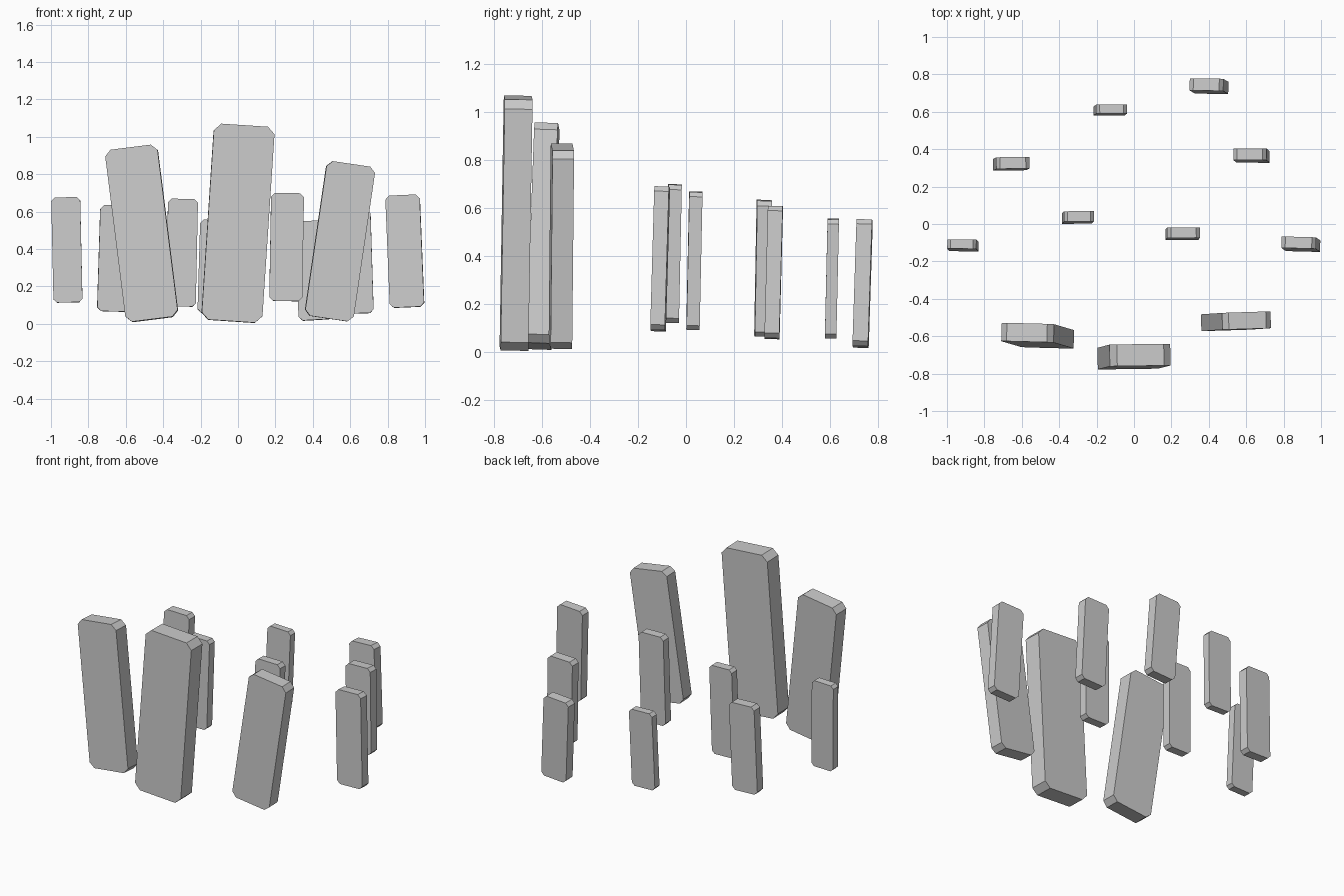
import bpy, bmesh
from math import radians

if "Cube" in bpy.data.objects:
    bpy.data.objects.remove(bpy.data.objects["Cube"])


def slab(name, loc, size, tilt, lean, yaw):
    """Flat upright stone: rectangle with clipped corners, extruded along y, then leaned."""
    w, t, h = size
    a, b, c = w / 2, h / 2, w * 0.115
    outline = [(-a + c, -b), (a - c, -b), (a, -b + c), (a, b - c),
               (a - c, b), (-a + c, b), (-a, b - c), (-a, -b + c)]
    bm = bmesh.new()
    face = bm.faces.new([bm.verts.new((x, -t / 2, z)) for x, z in outline])
    ext = bmesh.ops.extrude_face_region(bm, geom=[face])
    verts = [g for g in ext["geom"] if isinstance(g, bmesh.types.BMVert)]
    bmesh.ops.translate(bm, verts=verts, vec=(0, t, 0))
    bmesh.ops.recalc_face_normals(bm, faces=bm.faces[:])
    mesh = bpy.data.meshes.new(name)
    bm.to_mesh(mesh)
    bm.free()
    ob = bpy.data.objects.new(name, mesh)
    bpy.context.collection.objects.link(ob)
    ob.location = loc
    # tilt leans the top towards +x, lean moves the top towards +y
    ob.rotation_euler = (radians(-lean), radians(tilt), radians(yaw))


# centre, (width, thickness, height), tilt, lean, yaw
large = [
    ((-0.515, -0.597, 0.483), (0.282, 0.098, 0.927), -7.2, 1.9, -1.5),
    ((0.0, -0.709, 0.537), (0.325, 0.116, 1.05), 3.8, 0.9, 0.8),
    ((0.545, -0.52, 0.441), (0.262, 0.09, 0.836), 8.4, 0.3, 1.8),
]
small = [
    ((-0.915, -0.114, 0.395), (0.155, 0.05, 0.562), -1.3, 1.4, -0.4),
    ((-0.656, 0.322, 0.349), (0.178, 0.062, 0.567), 1.8, 1.0, 1.0),
    ((-0.3, 0.035, 0.38), (0.16, 0.055, 0.575), 1.2, 1.2, 0.4),
    ((-0.127, 0.609, 0.306), (0.165, 0.048, 0.497), 1.7, 1.3, 0),
    ((0.26, -0.052, 0.41), (0.176, 0.056, 0.577), 1.0, 1.2, 0.4),
    ((0.401, 0.737, 0.285), (0.18, 0.065, 0.53), -3.2, 1.8, -1.0),
    ((0.628, 0.366, 0.331), (0.178, 0.062, 0.552), -1.8, 1.5, -0.5),
    ((0.892, -0.108, 0.388), (0.184, 0.061, 0.6), -2.4, 1.6, -1.5),
]

# three tall stones in front, smaller ones behind
for i, row in enumerate(large):
    slab(f"large_stone_slab_{i + 1}", *row)
for i, row in enumerate(small):
    slab(f"small_stone_slab_{i + 1}", *row)
